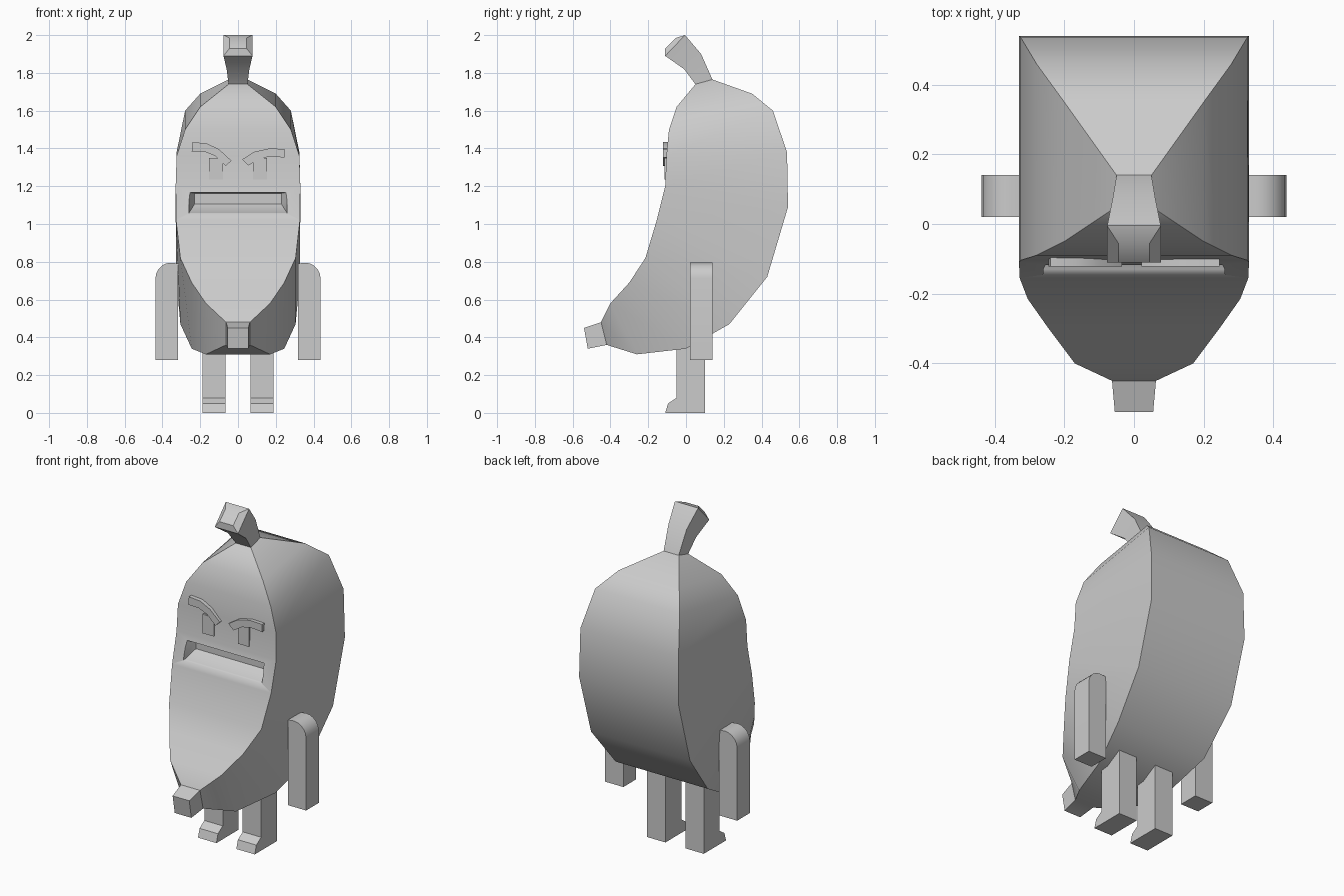
import bpy, bmesh, math

if "Cube" in bpy.data.objects:
    bpy.data.objects.remove(bpy.data.objects["Cube"], do_unlink=True)

grey = bpy.data.materials.new("plain_grey")
grey.use_nodes = True
COLOUR = (0.6, 0.6, 0.6, 1)
grey.diffuse_color = COLOUR
grey.node_tree.nodes["Principled BSDF"].inputs["Base Color"].default_value = COLOUR


def finish(name, bm, angle=35):
    bmesh.ops.recalc_face_normals(bm, faces=bm.faces[:])
    mesh = bpy.data.meshes.new(name)
    bm.to_mesh(mesh)
    bm.free()
    mesh.materials.append(grey)
    ob = bpy.data.objects.new(name, mesh)
    bpy.context.collection.objects.link(ob)
    bpy.ops.object.select_all(action='DESELECT')
    ob.select_set(True)
    bpy.context.view_layer.objects.active = ob
    bpy.ops.object.shade_smooth_by_angle(angle=math.radians(angle))
    return ob


def loft(name, rings, angle=35):
    """Four-cornered rings: front (y, z), back (y, z), half width."""
    bm = bmesh.new()
    loops = []
    for (fy, fz), (by, bz), w in rings:
        corners = ((-w, fy, fz), (w, fy, fz), (w, by, bz), (-w, by, bz))
        loops.append([bm.verts.new(c) for c in corners])
    for a, b in zip(loops, loops[1:]):
        for i in range(4):
            j = (i + 1) % 4
            bm.faces.new((a[i], a[j], b[j], b[i]))
    bm.faces.new(loops[0])
    bm.faces.new(loops[-1])
    return finish(name, bm, angle)


def prism(name, outline, axis, start, end):
    """Extrude an (x, z) outline along y, or a (y, z) outline along x."""
    bm = bmesh.new()
    place = (lambda p, d: (p[0], d, p[1])) if axis == 'Y' else (lambda p, d: (d, p[0], p[1]))
    face = bm.faces.new([bm.verts.new(place(p, start)) for p in outline])
    moved = bmesh.ops.extrude_face_region(bm, geom=[face])["geom"]
    shift = place((0, 0), end - start)
    bmesh.ops.translate(bm, vec=shift, verts=[v for v in moved if isinstance(v, bmesh.types.BMVert)])
    return finish(name, bm)


# Curved four-sided body, from the lower tip up to the stem
body = loft("body", [
    ((-.54, .45), (-.52, .34), .055),
    ((-.45, .48), (-.42, .36), .063),
    ((-.40, .58), (-.26, .31), .17),
    ((-.30, .69), (.00, .34), .245),
    ((-.215, .82), (.23, .47), .305),
    ((-.155, 1.02), (.43, .72), .328),
    ((-.11, 1.2), (.54, 1.09), .33),
    ((-.104, 1.36), (.535, 1.38), .325),
    ((-.09, 1.5), (.46, 1.6), .28),
    ((-.05, 1.62), (.35, 1.69), .2),
    ((.05, 1.74), (.14, 1.765), .05),
])

# Bent stem with a blunt domed end
loft("stem", [
    ((.05, 1.74), (.14, 1.765), .05),
    ((-.01, 1.82), (.08, 1.90), .06),
    ((-.11, 1.89), (-.005, 2.0), .077),
    ((-.11, 1.93), (-.055, 1.985), .045),
])

# Mouth: a tapered pocket with a sloping lower lip
cutter = loft("mouth_cutter", [
    ((-.20, 1.05), (-.20, 1.17), .262),
    ((-.13, 1.058), (-.13, 1.168), .26),
    ((-.07, 1.105), (-.07, 1.162), .23),
])
cutter.hide_render = True
bpy.context.view_layer.objects.active = body
cut = body.modifiers.new("mouth_cut", 'BOOLEAN')
cut.operation = 'DIFFERENCE'
cut.solver = 'EXACT'
cut.object = cutter
bpy.ops.object.modifier_apply(modifier=cut.name)
bpy.data.objects.remove(cutter, do_unlink=True)

# Eyebrows, the right one raised
prism("left_eyebrow", [(.022, 1.342), (.085, 1.382), (.165, 1.4), (.245, 1.397),
                       (.245, 1.352), (.17, 1.357), (.11, 1.345), (.055, 1.31)], 'Y', -.122, -.09)
prism("right_eyebrow", [(-.035, 1.335), (-.1, 1.395), (-.165, 1.427), (-.24, 1.433),
                        (-.245, 1.385), (-.175, 1.382), (-.12, 1.36), (-.065, 1.307)], 'Y', -.122, -.09)

# Eyes, arms and legs, mirrored left and right
for side, s in (("left", 1), ("right", -1)):
    prism(side + "_eye", [(s * .08, 1.235), (s * .153, 1.235), (s * .153, 1.35), (s * .08, 1.345)],
          'Y', -.115, -.08)

    arc = [(s * (.355 + .082 * math.sin(a)), .713 + .082 * math.cos(a))
           for a in (math.radians(18 * i) for i in range(6))]
    prism(side + "_arm", [(s * .317, .28), (s * .317, .79)] + arc + [(s * .437, .28)], 'Y', .02, .14)

    prism(side + "_leg", [(.10, 0), (.10, .45), (-.05, .45), (-.05, .08), (-.095, .05), (-.11, 0)],
          'X', s * .066, s * .188)
